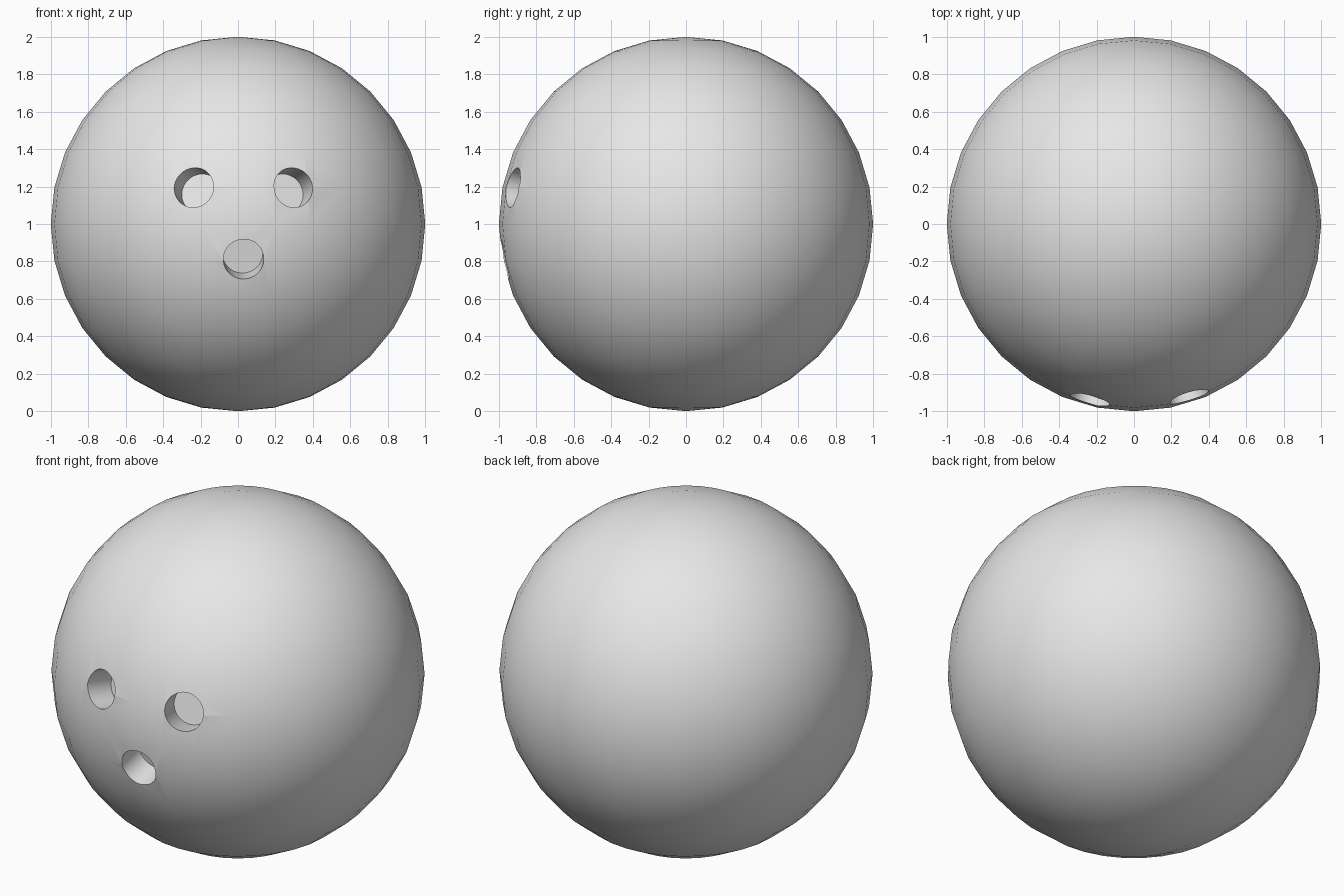
import bpy
from math import sqrt
from mathutils import Vector

cube = bpy.data.objects.get("Cube")
if cube:
    bpy.data.objects.remove(cube, do_unlink=True)

CENTRE = Vector((0, 0, 1))
HOLE_RADIUS = 0.108
FLOOR_RADIUS = 0.82      # distance of the hole floors from the ball centre
CUTTER_LENGTH = 0.4

grey = bpy.data.materials.new("light_grey")
grey.use_nodes = True
grey.diffuse_color = (0.8, 0.8, 0.8, 1)
grey.node_tree.nodes["Principled BSDF"].inputs["Base Color"].default_value = (0.8, 0.8, 0.8, 1)

# Ball
bpy.ops.mesh.primitive_uv_sphere_add(segments=32, ring_count=16, radius=1, location=CENTRE)
ball = bpy.context.object
ball.name = "ball"
ball.data.materials.append(grey)


def drill_hole(name, x, z):
    """Cut a round hole that points from the front surface to the ball centre."""
    outward = Vector((x, -sqrt(1 - x * x - z * z), z))
    bpy.ops.mesh.primitive_cylinder_add(
        vertices=48, radius=HOLE_RADIUS, depth=CUTTER_LENGTH,
        location=CENTRE + outward * (FLOOR_RADIUS + CUTTER_LENGTH / 2),
        rotation=outward.to_track_quat('Z', 'Y').to_euler())
    cutter = bpy.context.object
    cutter.name = name
    cutter.hide_render = True
    cutter.data.materials.append(grey)
    cut = ball.modifiers.new(name, 'BOOLEAN')
    cut.operation = 'DIFFERENCE'
    cut.solver = 'EXACT'
    cut.object = cutter
    bpy.context.view_layer.objects.active = ball
    bpy.ops.object.modifier_apply(modifier=cut.name)
    bpy.data.objects.remove(cutter, do_unlink=True)


# Two finger holes and a thumb hole
drill_hole("right_finger_hole", -0.238, 0.197)
drill_hole("left_finger_hole", 0.298, 0.197)
drill_hole("thumb_hole", 0.03, -0.19)

# Smooth surface with crisp hole rims
bpy.ops.object.select_all(action='DESELECT')
ball.select_set(True)
bpy.context.view_layer.objects.active = ball
bpy.ops.object.shade_smooth_by_angle(angle=0.6)
